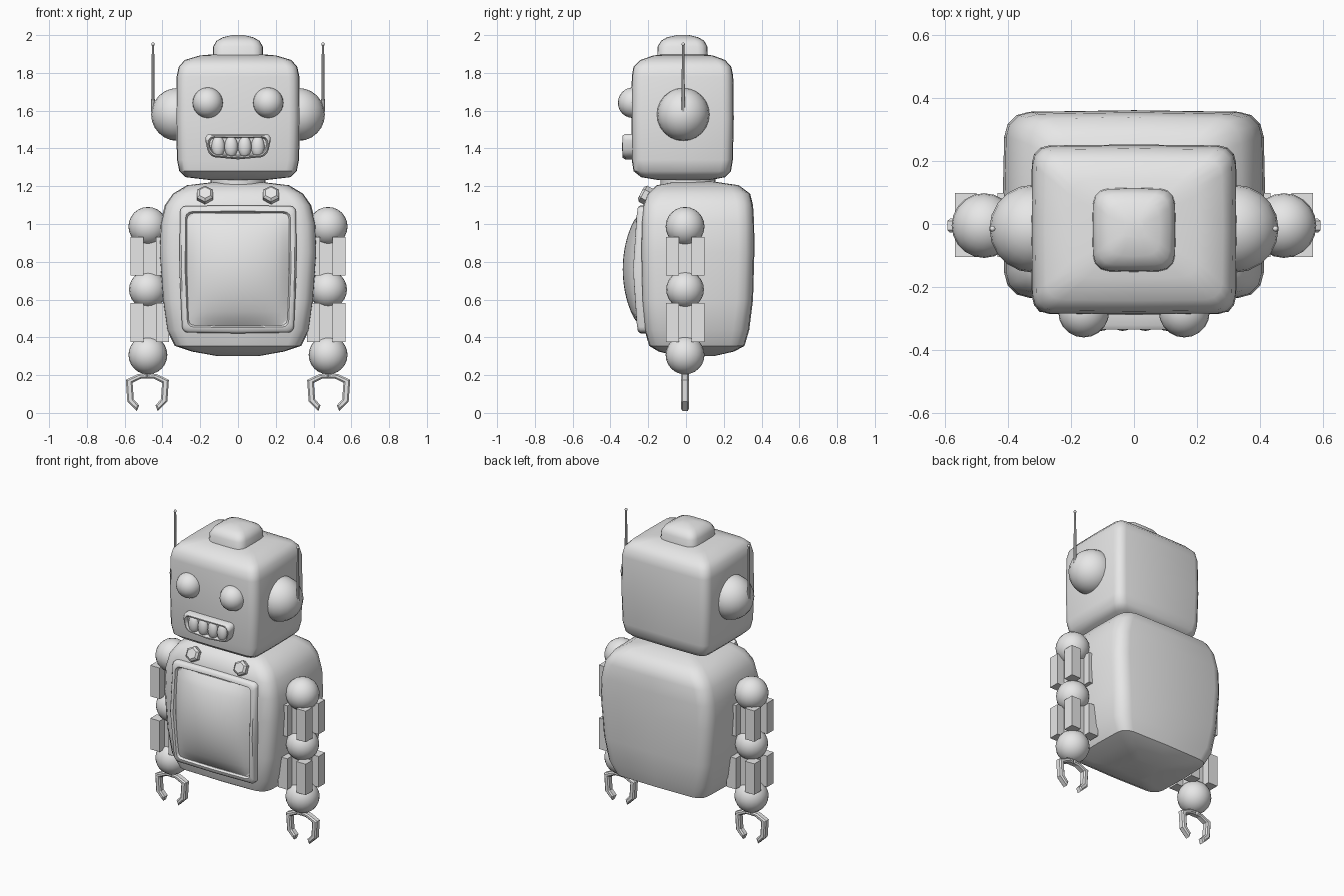
import bpy, bmesh, math
from mathutils import Matrix

if "Cube" in bpy.data.objects:
    bpy.data.objects.remove(bpy.data.objects["Cube"])

grey = bpy.data.materials.new("light_grey")
grey.use_nodes = True
grey.diffuse_color = (0.8, 0.8, 0.8, 1)
grey.node_tree.nodes["Principled BSDF"].inputs["Base Color"].default_value = (0.8, 0.8, 0.8, 1)


def finish(name, bm, angle=40):
    bmesh.ops.recalc_face_normals(bm, faces=bm.faces[:])
    mesh = bpy.data.meshes.new(name)
    bm.to_mesh(mesh)
    bm.free()
    mesh.materials.append(grey)
    mesh.shade_smooth()
    mesh.set_sharp_from_angle(angle=math.radians(angle))
    ob = bpy.data.objects.new(name, mesh)
    bpy.context.collection.objects.link(ob)
    return ob


def rounded_rect(u0, u1, v0, v1, r, bulge=0.0):
    """Outline with rounded corners and slightly bowed sides."""
    cu, cv, hu, hv = (u0 + u1) / 2, (v0 + v1) / 2, (u1 - u0) / 2, (v1 - v0) / 2
    r = min(r, hu * 0.9, hv * 0.9)
    pts = []
    for q, (su, sv) in enumerate([(1, 1), (-1, 1), (-1, -1), (1, -1)]):
        for k in range(4):
            a = math.pi / 2 * (q + k / 3)
            pts.append((cu + su * (hu - r) + r * math.cos(a), cv + sv * (hv - r) + r * math.sin(a)))
        mid = math.pi / 2 * (q + 1)
        pts.append((cu + (hu + bulge) * math.cos(mid), cv + (hv + bulge) * math.sin(mid)))
    return pts


def loft(name, sections, place, bulge=0.0, angle=40):
    """Skin rounded sections (w, u0, u1, v0, v1, r) set in space by place(u, v, w)."""
    bm = bmesh.new()
    rings = [[bm.verts.new(place(u, v, s[0])) for u, v in rounded_rect(*s[1:], bulge)] for s in sections]
    for a, b in zip(rings, rings[1:]):
        for i in range(len(a)):
            j = (i + 1) % len(a)
            bm.faces.new((a[i], a[j], b[j], b[i]))
    bm.faces.new(rings[0])
    bm.faces.new(rings[-1])
    return finish(name, bm, angle)


def upright(u, v, w):
    return (u, v, w)


def sphere(name, loc, r, scale=(1, 1, 1)):
    bm = bmesh.new()
    bmesh.ops.create_uvsphere(bm, u_segments=20, v_segments=12, radius=r)
    bmesh.ops.transform(bm, matrix=Matrix.Translation(loc) @ Matrix.Diagonal((*scale, 1)), verts=bm.verts[:])
    return finish(name, bm)


def cone(name, loc, r1, r2, depth, sides=24, tilt=0, bevel=0):
    bm = bmesh.new()
    bmesh.ops.create_cone(bm, cap_ends=True, segments=sides, radius1=r1, radius2=r2, depth=depth)
    if bevel:
        rim = [e for e in bm.edges if all(v.co.z > 0 for v in e.verts)]
        bmesh.ops.bevel(bm, geom=rim, offset=bevel, segments=1, affect='EDGES')
    bmesh.ops.transform(bm, matrix=Matrix.Translation(loc) @ Matrix.Rotation(math.radians(tilt), 4, 'X'), verts=bm.verts[:])
    return finish(name, bm, 30)


def prism(name, outline, step, bevel=0):
    """Extrude a flat outline of 3D points along a vector, optionally bevelling both rims."""
    bm = bmesh.new()
    face = bm.faces.new([bm.verts.new(p) for p in outline])
    new = bmesh.ops.extrude_face_region(bm, geom=[face])["geom"]
    bmesh.ops.translate(bm, vec=step, verts=[g for g in new if isinstance(g, bmesh.types.BMVert)])
    if bevel:
        rims = [e for e in bm.edges if abs(e.verts[0].co.y - e.verts[1].co.y) < 0.001]
        bmesh.ops.recalc_face_normals(bm, faces=bm.faces[:])
        bmesh.ops.bevel(bm, geom=rims, offset=bevel, segments=1, affect='EDGES')
    return finish(name, bm, 20)


# Torso, neck, head and head cap: (height, half width, front/back limits, corner radius)
def stack(name, rows, bulge):
    loft(name, [(z, -h, h, y0, y1, r) for z, h, y0, y1, r in rows], upright, bulge)


stack("torso", [
    (0.30, 0.10, -0.04, 0.14, 0.03), (0.325, 0.24, -0.14, 0.25, 0.05),
    (0.355, 0.33, -0.19, 0.305, 0.07), (0.44, 0.373, -0.215, 0.33, 0.08),
    (0.60, 0.395, -0.23, 0.35, 0.08), (0.85, 0.413, -0.235, 0.357, 0.08),
    (1.0, 0.407, -0.233, 0.356, 0.08), (1.10, 0.382, -0.223, 0.35, 0.08),
    (1.16, 0.34, -0.20, 0.335, 0.08), (1.205, 0.265, -0.15, 0.275, 0.06),
    (1.225, 0.10, -0.05, 0.14, 0.03)], 0.005)
cone("neck", (0, 0.01, 1.22), 0.145, 0.145, 0.08)
stack("head", [
    (1.232, 0.14, -0.14, 0.12, 0.04), (1.248, 0.275, -0.235, 0.205, 0.05),
    (1.28, 0.308, -0.275, 0.235, 0.055), (1.34, 0.32, -0.284, 0.245, 0.055),
    (1.56, 0.325, -0.286, 0.25, 0.055), (1.78, 0.322, -0.284, 0.247, 0.055),
    (1.832, 0.311, -0.275, 0.237, 0.055), (1.868, 0.28, -0.24, 0.205, 0.05),
    (1.892, 0.2, -0.17, 0.14, 0.05), (1.903, 0.08, -0.08, 0.05, 0.03)], 0.003)
stack("head_cap", [
    (1.86, 0.132, -0.152, 0.115, 0.05), (1.94, 0.129, -0.148, 0.111, 0.05),
    (1.97, 0.112, -0.13, 0.094, 0.045), (1.988, 0.08, -0.10, 0.064, 0.04),
    (2.0, 0.03, -0.045, 0.015, 0.015)], 0.002)


# Chest frame, bowed to follow the torso
def chest(u, v, w):
    t = (v - 0.76) / 0.34
    return (u * (0.985 + 0.02 * t + 0.02 * (1 - t * t)), w - 0.027 * (1 - t * t), v)


frame = [(-0.18, 0.0), (-0.24, 0.0), (-0.253, 0.01), (-0.253, 0.03), (-0.238, 0.038)]
loft("chest_frame", [(y, -0.305 + i, 0.305 - i, 0.425 + i, 1.095 - i, 0.03) for y, i in frame], chest, 0.004, 50)

# Domed chest screen
bm = bmesh.new()
bmesh.ops.create_grid(bm, x_segments=16, y_segments=16, size=1)
for vert in bm.verts:
    u, v = vert.co.x, vert.co.y
    dome = max(0, (1 - u * u) * (1 - v * v)) ** 0.7
    x, y, z = chest(0.268 * u, 0.76 + 0.298 * v, -0.237)
    vert.co = (x, y - 0.071 * dome, z)
screen = finish("chest_screen", bm, 60)
if screen.data.polygons[0].normal.y > 0:
    screen.data.flip_normals()

# Mouth: smiling rim filled with upright teeth
rim = [(-0.27, 0.0), (-0.322, 0.0), (-0.336, 0.008), (-0.336, 0.014), (-0.312, 0.02)]
loft("mouth_rim", [(y, -0.18 + i, 0.18 - i, 1.36 + i, 1.477 - i, 0.035) for y, i in rim],
     lambda u, v, w: (u * (1 + (v - 1.475) * 1.2), w, v - 0.018 * (1 - (u / 0.18) ** 2) * (1.477 - v) / 0.117), 0, 50)
for i, x in enumerate((-0.105, -0.036, 0.036, 0.105)):
    sphere(f"tooth_{i + 1}", (x, -0.312, 1.409), 0.035, (1, 0.8, 1.65))

# Arm segment outline: a square with a groove in each side
half, slot, depth = 0.102, 0.033, 0.05
quarter = [(half, -half), (half, -slot), (half - depth, -slot), (half - depth, slot), (half, slot)]
grooved = []
for k in range(4):
    c, s = round(math.cos(k * math.pi / 2)), round(math.sin(k * math.pi / 2))
    grooved += [(c * x - s * y, s * x + c * y) for x, y in quarter]

claw = [(0, 0.213), (0.05, 0.205), (0.114, 0.175), (0.106, 0.06), (0.055, 0.01),
        (0.043, 0.04), (0.072, 0.072), (0.078, 0.16), (0.03, 0.183), (0, 0.183)]

# Paired parts on both sides
for side, s in (("left", 1), ("right", -1)):
    sphere(f"{side}_eye", (s * 0.16, -0.28, 1.642), 0.081)
    sphere(f"{side}_ear", (s * 0.32, -0.015, 1.58), 0.14)
    cone(f"{side}_antenna", (s * 0.45, -0.015, 1.775), 0.01, 0.006, 0.36, 8)
    sphere(f"{side}_antenna_tip", (s * 0.45, -0.015, 1.952), 0.009)
    cone(f"{side}_bolt", (s * 0.175, -0.212, 1.152), 0.048, 0.048, 0.06, 6, 62, 0.012)
    for part, z, r in (("shoulder", 0.987, 0.103), ("elbow", 0.653, 0.1), ("wrist", 0.307, 0.103)):
        sphere(f"{side}_{part}", (s * 0.477, -0.005, z), r)
    for part, z in (("upper_arm", 0.727), ("forearm", 0.376)):
        prism(f"{side}_{part}", [(s * 0.468 + x, y - 0.003, z) for x, y in grooved], (0, 0, 0.205))
    for finger, f in (("outer", s), ("inner", -s)):
        prism(f"{side}_{finger}_claw", [(s * 0.48 + f * x, -0.027, z) for x, z in claw], (0, 0.044, 0), 0.008)
